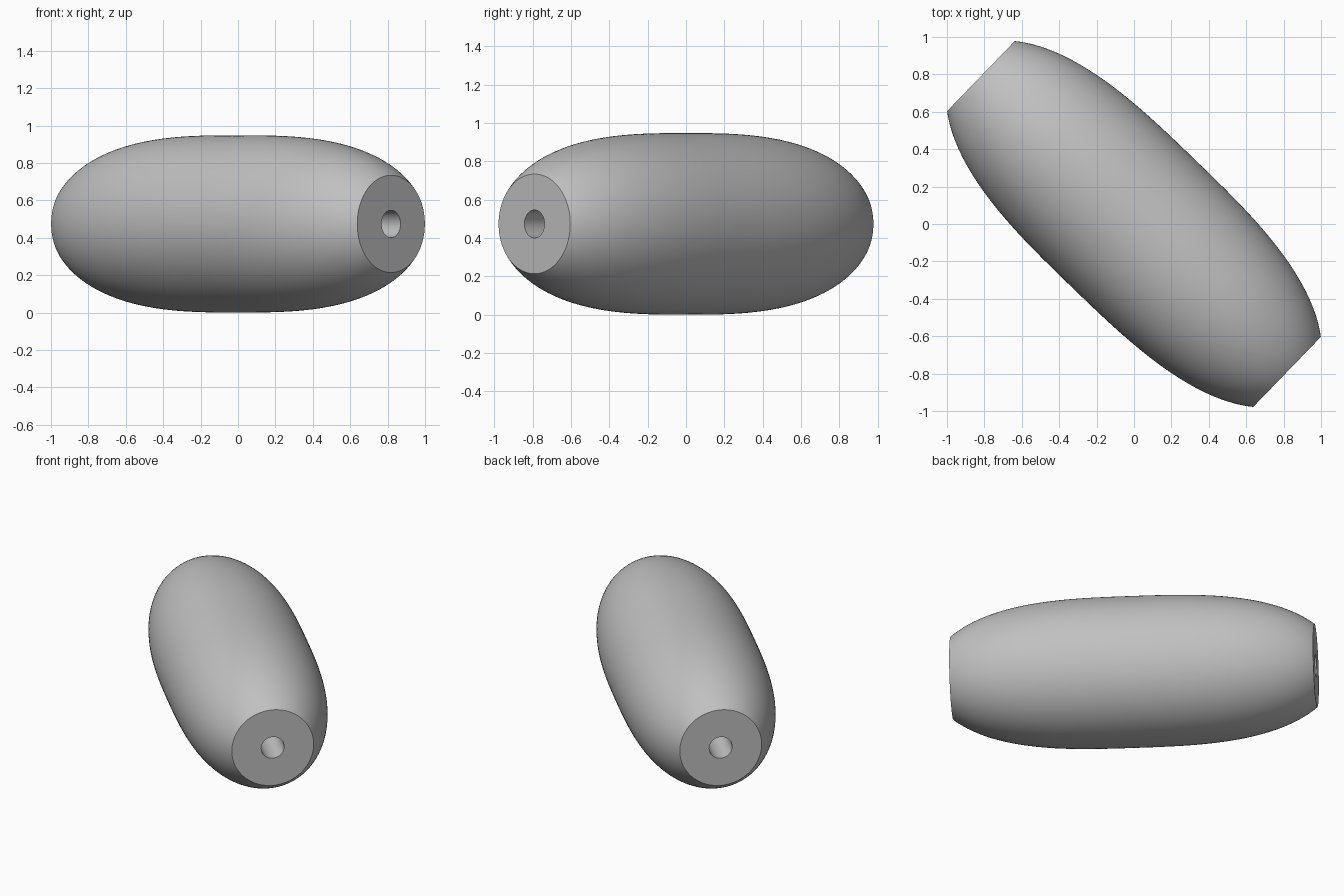
import bpy, math
from mathutils import Matrix, Vector

if "Cube" in bpy.data.objects:
    bpy.data.objects.remove(bpy.data.objects["Cube"], do_unlink=True)

HALF_LENGTH = 1.138
BELLY_RADIUS = 0.474
END_RADIUS = 0.26
HOLE_RADIUS = 0.073
FULLNESS = 3.0        # exponent of the barrel curve
STEPS = 48
SIDES = 128

stone = bpy.data.materials.new("light grey")
stone.use_nodes = True
grey = (0.53, 0.53, 0.53, 1)
stone.diffuse_color = grey
stone.node_tree.nodes["Principled BSDF"].inputs["Base Color"].default_value = grey


def barrel_radius(t):
    drop = 1 - (END_RADIUS / BELLY_RADIUS) ** 2
    return BELLY_RADIUS * math.sqrt(1 - drop * abs(t / HALF_LENGTH) ** FULLNESS)


# Closed cross-section: curved outer wall, flat ends, straight bore
profile = []
for i in range(STEPS + 1):
    t = -HALF_LENGTH * math.cos(math.pi * i / STEPS)
    profile.append((barrel_radius(t), t))
profile += [(HOLE_RADIUS, HALF_LENGTH), (HOLE_RADIUS, -HALF_LENGTH)]

# Revolve the section around the bead's axis
verts, faces = [], []
n = len(profile)
for s in range(SIDES):
    a = math.tau * s / SIDES
    verts += [(r * math.cos(a), r * math.sin(a), t) for r, t in profile]
    nxt = (s + 1) % SIDES
    for k in range(n):
        m = (k + 1) % n
        faces.append((s * n + k, nxt * n + k, nxt * n + m, s * n + m))

mesh = bpy.data.meshes.new("barrel_bead")
mesh.from_pydata(verts, [], faces)

# Lay the axis flat, turned diagonally, resting on the ground
axis = Vector((0.719, -0.695, 0))
mesh.transform(Matrix.Translation((0, 0, BELLY_RADIUS))
               @ axis.to_track_quat('Z', 'Y').to_matrix().to_4x4())
mesh.materials.append(stone)
mesh.update()

bead = bpy.data.objects.new("barrel_bead", mesh)
bpy.context.collection.objects.link(bead)
bpy.ops.object.select_all(action='DESELECT')
bead.select_set(True)
bpy.context.view_layer.objects.active = bead
bpy.ops.object.shade_smooth_by_angle(angle=math.radians(30))
